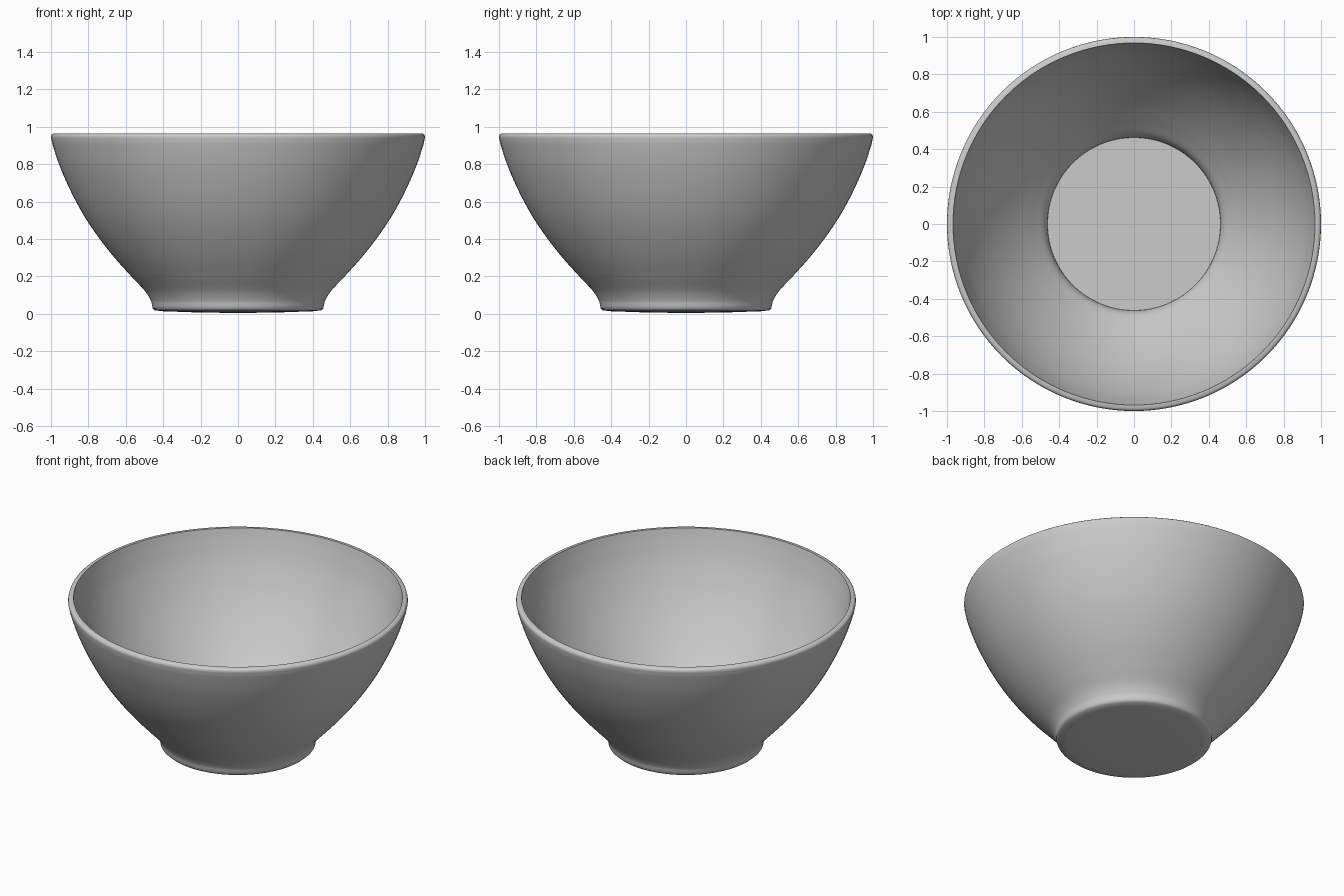
import bpy, bmesh, math
from mathutils import Vector

if "Cube" in bpy.data.objects:
    bpy.data.objects.remove(bpy.data.objects["Cube"])

def spline(pts, n=6):
    """Smooth curve through (radius, height) points."""
    p = [Vector(q) for q in pts]
    p = [2 * p[0] - p[1]] + p + [2 * p[-1] - p[-2]]
    out = []
    for i in range(1, len(p) - 2):
        a, b, c, d = p[i - 1:i + 3]
        for k in range(n):
            t = k / n
            out.append(0.5 * (2 * b + (c - a) * t + (2 * a - 5 * b + 4 * c - d) * t**2
                              + (3 * b - a - 3 * c + d) * t**3))
    return out + [p[-2]]

def lathe(name, profile, steps=128):
    bm = bmesh.new()
    vs = [bm.verts.new((q[0], 0, q[1])) for q in profile]
    es = [bm.edges.new(e) for e in zip(vs, vs[1:])]
    bmesh.ops.spin(bm, geom=vs + es, cent=(0, 0, 0), axis=(0, 0, 1),
                   angle=math.tau, steps=steps, use_duplicate=False)
    bmesh.ops.remove_doubles(bm, verts=bm.verts, dist=1e-5)
    bmesh.ops.recalc_face_normals(bm, faces=bm.faces)
    me = bpy.data.meshes.new(name)
    bm.to_mesh(me)
    bm.free()
    ob = bpy.data.objects.new(name, me)
    bpy.context.collection.objects.link(ob)
    bpy.context.view_layer.objects.active = ob
    ob.select_set(True)
    bpy.ops.object.shade_smooth_by_angle(angle=math.radians(40))
    return ob

# slightly domed underside and foot edge
base = [(0, 0.005), (0.2, 0.007), (0.4, 0.014), (0.445, 0.019), (0.457, 0.03)]
# flared outer wall
outer = spline([(0.459, 0.045), (0.468, 0.075), (0.5, 0.125), (0.57, 0.2), (0.66, 0.3),
                (0.739, 0.4), (0.808, 0.5), (0.866, 0.6), (0.915, 0.7), (0.957, 0.8),
                (0.99, 0.9), (0.998, 0.935)])
# rounded rim
rim = [(1.0, 0.945), (0.997, 0.957), (0.988, 0.964), (0.968, 0.965)]
# inner wall down to the flat floor
inner = spline([(0.966, 0.955), (0.952, 0.9), (0.921, 0.8), (0.88, 0.7), (0.831, 0.6),
                (0.772, 0.5), (0.703, 0.4), (0.625, 0.3), (0.54, 0.205), (0.485, 0.145),
                (0.466, 0.105), (0.462, 0.08)])
floor = [(0, 0.08)]
lathe("bowl", base + outer + rim + inner + floor)
